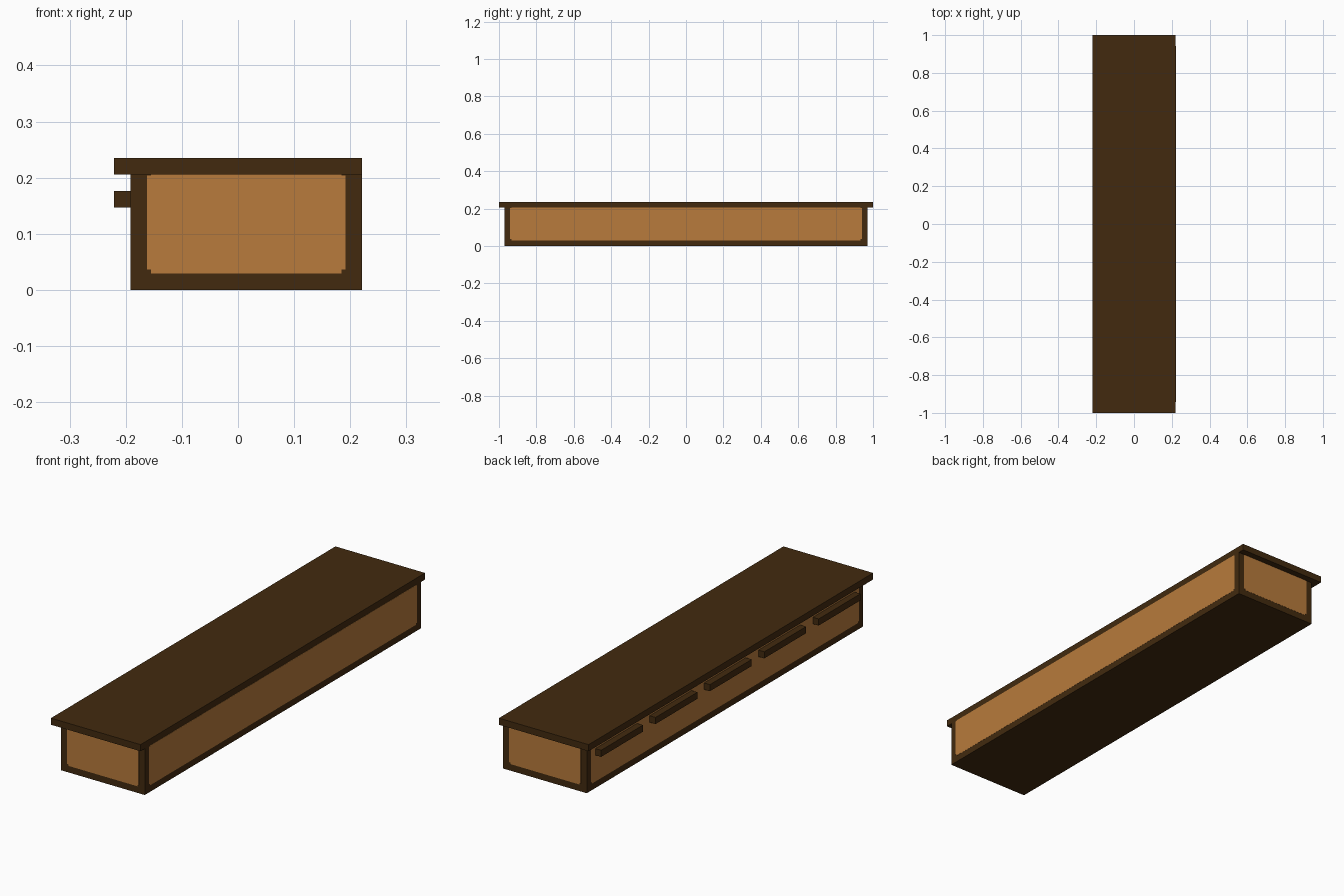
import bpy, bmesh
from mathutils import Vector

cube = bpy.data.objects.get("Cube")
if cube:
    bpy.data.objects.remove(cube, do_unlink=True)

U = 2 / 68                      # board thickness, the module of the design
X0, X1 = -6.5 * U, 7.5 * U      # body sides
Y = 33 * U                      # body half length
TOP = 7 * U                     # body height


def material(name, rgb):
    m = bpy.data.materials.new(name)
    m.use_nodes = True
    m.diffuse_color = (*rgb, 1)
    m.node_tree.nodes["Principled BSDF"].inputs["Base Color"].default_value = (*rgb, 1)
    return m


dark = material("dark wood", (0.0545, 0.0232, 0.0048))
light = material("light wood", (0.479, 0.198, 0.045))


def finish(name, bm, mat):
    bmesh.ops.recalc_face_normals(bm, faces=bm.faces)
    mesh = bpy.data.meshes.new(name)
    bm.to_mesh(mesh)
    bm.free()
    mesh.materials.append(mat)
    ob = bpy.data.objects.new(name, mesh)
    bpy.context.collection.objects.link(ob)
    return ob


def box(name, lo, hi, mat):
    bm = bmesh.new()
    bmesh.ops.create_cube(bm, size=1)
    lo, hi = Vector(lo), Vector(hi)
    bmesh.ops.scale(bm, vec=hi - lo, verts=bm.verts)
    bmesh.ops.translate(bm, vec=(lo + hi) / 2, verts=bm.verts)
    return finish(name, bm, mat)


def panel(name, a, b, place, normal):
    """Thin plate with notched corners; place maps (u, z) onto a body side."""
    z0, z1, n, t = U, TOP, 0.007, 0.002
    outline = [(a + n, z0), (b - n, z0), (b - n, z0 + n), (b, z0 + n),
               (b, z1 - t), (b - n, z1 - t), (b - n, z1), (a + n, z1),
               (a + n, z1 - t), (a, z1 - t), (a, z0 + n), (a + n, z0 + n)]
    normal = Vector(normal)
    bm = bmesh.new()
    face = bm.faces.new([bm.verts.new(Vector(place(u, z)) + normal * 0.0007)
                         for u, z in outline])
    ext = bmesh.ops.extrude_face_region(bm, geom=[face], use_keep_orig=True)
    moved = [g for g in ext["geom"] if isinstance(g, bmesh.types.BMVert)]
    bmesh.ops.translate(bm, vec=-normal * 0.003, verts=moved)
    return finish(name, bm, light)


# Body and overhanging lid
box("body", (X0, -Y, 0), (X1, Y, TOP), dark)
box("lid", (-7.5 * U, -1, TOP), (7.5 * U, 1, 8 * U), dark)

# Light panels framed by the dark body on all four sides
for side, s in (("front", -1), ("back", 1)):
    panel(side + "_panel", X0 + U, X1 - U, lambda u, z: (u, s * Y, z), (0, s, 0))
for side, x, s in (("left", X1, 1), ("right", X0, -1)):
    panel(side + "_panel", -Y + U, Y - U, lambda u, z: (x, u, z), (s, 0, 0))

# Row of five bar handles along the overhanging side
for i in range(5):
    c = (i - 2) * 13 * U
    box(f"handle_{i + 1}", (X0 - U, c - 5 * U, 5 * U), (X0, c + 5 * U, 6 * U), dark)
